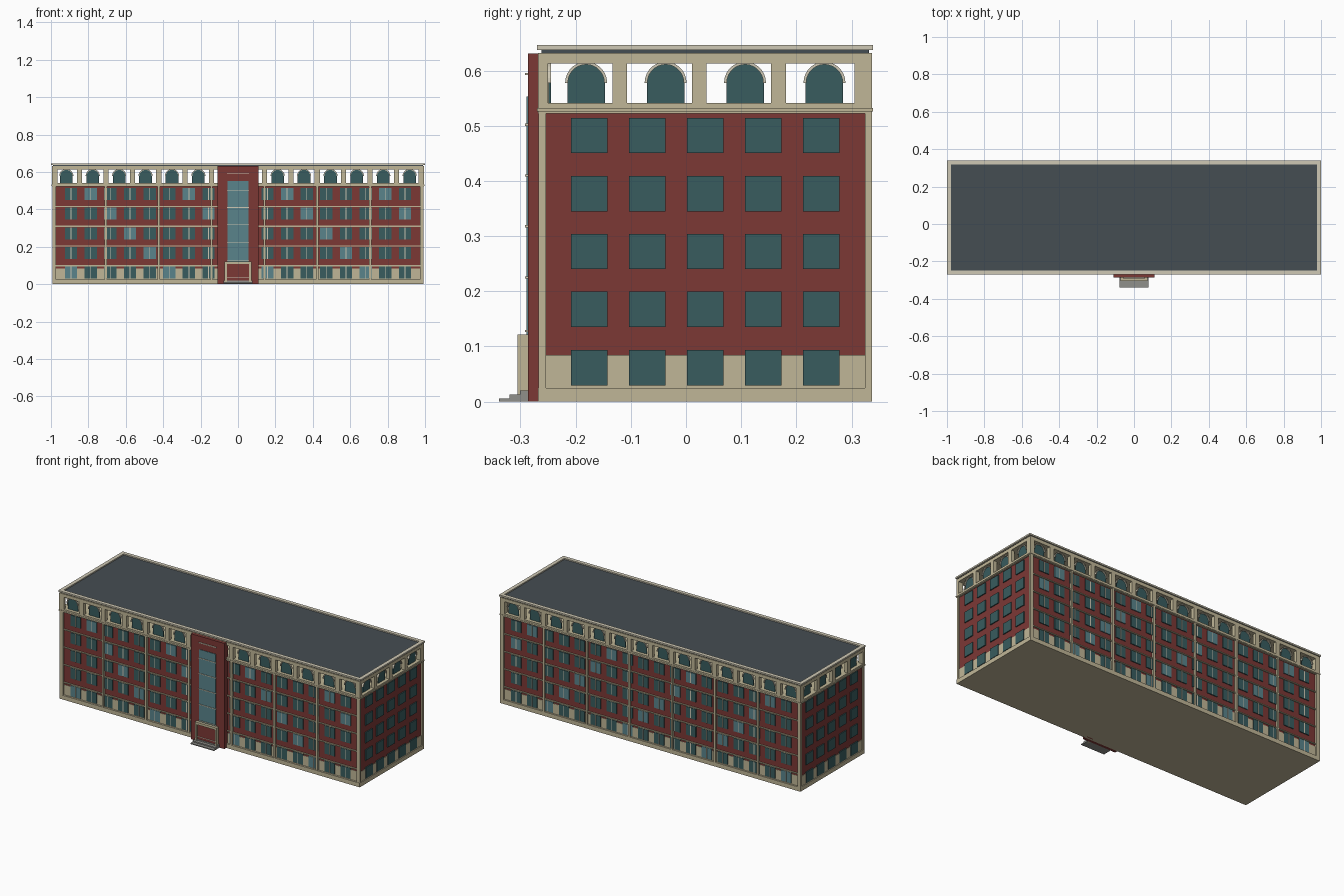
import bpy, bmesh, math

if "Cube" in bpy.data.objects:
    bpy.data.objects.remove(bpy.data.objects["Cube"])

def material(name, rgb):
    m = bpy.data.materials.new(name)
    m.diffuse_color = (*rgb, 1)
    m.use_nodes = True
    m.node_tree.nodes["Principled BSDF"].inputs["Base Color"].default_value = m.diffuse_color
    return m

BRICK = material("brick", (0.20, 0.04, 0.036))
STONE = material("stone", (0.53, 0.47, 0.31))
CAP = material("pale_stone", (0.62, 0.58, 0.46))
GLASS = material("dark_glass", (0.04, 0.107, 0.114))
LIT = material("light_glass", (0.10, 0.23, 0.26))
ROOF = material("roof", (0.06, 0.075, 0.085))
GREY = material("step_grey", (0.28, 0.28, 0.26))

YF, YB, YC = -0.255, 0.325, 0.035    # front wall, back wall, body centre
XW = 0.985                           # side wall
ROWS = [0.0615, 0.1675, 0.272, 0.377, 0.4825]
PITCH = 0.105

class Part:
    """Collects boxes and extruded outlines into one object."""
    def __init__(self, name, mat):
        self.name, self.mat, self.bm = name, mat, bmesh.new()

    def box(self, x0, x1, y0, y1, z0, z1):
        v = [self.bm.verts.new((x, y, z)) for x in sorted((x0, x1))
             for y in sorted((y0, y1)) for z in sorted((z0, z1))]
        for f in ((0, 1, 3, 2), (4, 6, 7, 5), (0, 4, 5, 1), (2, 3, 7, 6), (0, 2, 6, 4), (1, 5, 7, 3)):
            self.bm.faces.new([v[i] for i in f])
        return self

    def extrude(self, outline, to_world, d0, d1):
        a = [self.bm.verts.new(to_world(u, d0, z)) for u, z in outline]
        b = [self.bm.verts.new(to_world(u, d1, z)) for u, z in outline]
        n = len(a)
        self.bm.faces.new(a)
        self.bm.faces.new(b[::-1])
        for i in range(n):
            self.bm.faces.new((a[i], b[i], b[(i + 1) % n], a[(i + 1) % n]))

    def done(self):
        bmesh.ops.recalc_face_normals(self.bm, faces=self.bm.faces)
        me = bpy.data.meshes.new(self.name)
        self.bm.to_mesh(me)
        self.bm.free()
        me.materials.append(self.mat)
        bpy.context.collection.objects.link(bpy.data.objects.new(self.name, me))

def single(name, mat, *b):
    Part(name, mat).box(*b).done()

# main masses
single("plinth", STONE, -0.993, 0.993, -0.268, 0.337, 0, 0.025)
single("ground_floor", STONE, -0.988, 0.988, YF - 0.002, YB + 0.002, 0.025, 0.085)
single("brick_body", BRICK, -XW, XW, YF, YB, 0.085, 0.522)
single("attic_floor_band", STONE, -0.995, 0.995, -0.268, 0.337, 0.522, 0.541)
single("attic_ledge", STONE, -0.998, 0.998, -0.270, 0.339, 0.526, 0.532)
single("attic_beam", STONE, -0.995, 0.995, -0.268, 0.337, 0.613, 0.632)
single("roof_slab", ROOF, -0.99, 0.99, -0.262, 0.332, 0.632, 0.639)

# roof parapet ring
rim = Part("parapet", CAP)
for s in (-1, 1):
    rim.box(s * 0.978, s * 1.0, -0.27, 0.339, 0.637, 0.646)
rim.box(-0.978, 0.978, -0.27, -0.248, 0.637, 0.646)
rim.box(-0.978, 0.978, 0.317, 0.339, 0.637, 0.646)
rim.done()

# front and back windows, mullions, string courses and pilasters
dark, lit = Part("windows", GLASS), Part("light_windows", LIT)
mull, sills = Part("mullions", CAP), Part("string_courses", STONE)
pil = Part("pilasters", STONE)
for wall, s in ((YF, -1), (YB, 1)):
    for i in range(18):
        x = (i - 8.5) * PITCH
        if s < 0 and abs(x) < 0.1:
            continue
        for r, z in enumerate(ROWS):
            part = lit if (i + r) % 5 == 0 else dark
            part.box(x - 0.033, x + 0.033, wall - s * 0.002, wall + s * 0.005, z - 0.032, z + 0.032)
            mull.box(x - 0.002, x + 0.002, wall, wall + s * 0.007, z - 0.032, z + 0.032)
    for z in (0.099, 0.205, 0.31, 0.416):
        sills.box(-XW, XW, wall, wall + s * 0.007, z - 0.003, z + 0.003)
    for k in range(-3, 4):
        x = (k + 0.5) * 0.2829
        if k < 3:
            pil.box(x - 0.006, x + 0.006, wall, wall + s * 0.012, 0.02, 0.525)
    for c in (-1, 1):
        pil.box(c * 0.972, c * 0.993, wall - s * 0.001, wall + s * 0.012, 0.02, 0.525)

# side windows
for c in (-1, 1):
    for j in range(-2, 3):
        y = YC + j * PITCH
        for z in ROWS:
            dark.box(c * 0.98, c * 0.991, y - 0.033, y + 0.033, z - 0.032, z + 0.032)
for p in (dark, lit, mull, sills, pil):
    p.done()

# open attic arcade: piers, arched panes and arch trims
R, SPRING, BASE = 0.034, 0.578, 0.541
ANG = [math.pi * k / 14 for k in range(15)]

def arc(u, r):
    return [(u + r * math.cos(a), SPRING + r * math.sin(a)) for a in ANG]

piers, panes = Part("attic_piers", STONE), Part("arched_windows", GLASS)
trims = Part("arch_trims", CAP)

def arch(u, to_world, out):
    """Pane and trim at position u; out maps depth behind the outer face."""
    panes.extrude([(u + R, BASE)] + arc(u, R) + [(u - R, BASE)], to_world, out(0.019), out(0.023))
    trims.extrude(arc(u, R + 0.004) + arc(u, R - 0.001)[::-1], to_world, out(0.012), out(0.023))

for face, s in ((-0.268, -1), (0.337, 1)):
    for i in range(14):
        arch((i - 6.5) * 0.1412, lambda u, d, z: (u, d, z), lambda d: face - s * d)
    for i in range(-6, 7):
        piers.box(i * 0.1412 - 0.0135, i * 0.1412 + 0.0135, face, face - s * 0.022, BASE, 0.613)
for c in (-1, 1):
    for j in range(4):
        arch(YC + (j - 1.5) * 0.144, lambda u, d, z: (d, u, z), lambda d: c * (0.995 - d))
    for y in (-0.12, 0.024, 0.168):
        piers.box(c * 0.995, c * 0.973, y - 0.0135, y + 0.0135, BASE, 0.613)
    piers.box(c * 0.995, c * 0.965, -0.268, -0.25, BASE, 0.613)
    piers.box(c * 0.995, c * 0.965, 0.305, 0.337, BASE, 0.613)
for p in (piers, panes, trims):
    p.done()

# entrance tower with tall glazing
single("entrance_tower", BRICK, -0.11, 0.11, -0.286, -0.25, 0, 0.631)
single("tower_glass", LIT, -0.055, 0.055, -0.289, -0.285, 0.12, 0.553)
fins = Part("tower_glazing_bars", CAP)
for z in (0.128, 0.225, 0.318, 0.41, 0.502, 0.594):
    fins.box(-0.058, 0.058, -0.292, -0.285, z - 0.002, z + 0.002)
fins.done()

# entrance portal, door and steps
portal = Part("portal_frame", STONE)
for s in (-1, 1):
    portal.box(s * 0.06, s * 0.072, -0.305, -0.285, 0, 0.108)
portal.box(-0.072, 0.072, -0.305, -0.285, 0.108, 0.122)
portal.done()
single("door_panel", BRICK, -0.06, 0.06, -0.298, -0.285, 0.019, 0.108)
single("door_rail", CAP, -0.058, 0.058, -0.300, -0.297, 0.034, 0.037)
steps = Part("entrance_steps", GREY)
for y, z in ((-0.339, 0.006), (-0.32, 0.013), (-0.301, 0.02)):
    steps.box(-0.078, 0.078, y, -0.285, 0, z)
steps.done()
